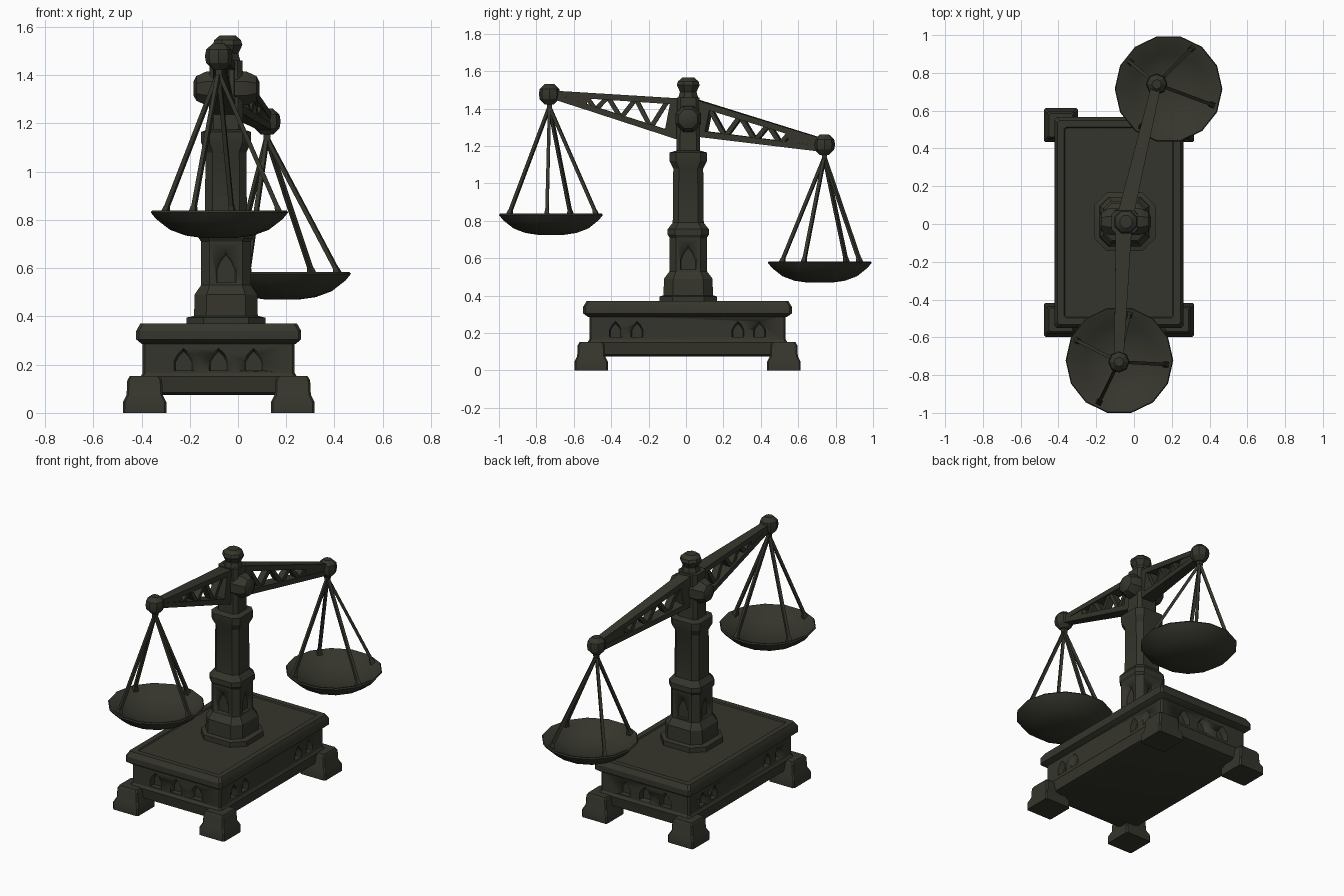
import bpy, bmesh, math
from mathutils import Vector

if "Cube" in bpy.data.objects:
    bpy.data.objects.remove(bpy.data.objects["Cube"])

iron = bpy.data.materials.new("dark olive iron")
iron.diffuse_color = (0.036, 0.036, 0.026, 1)
iron.use_nodes = True
iron.node_tree.nodes["Principled BSDF"].inputs["Base Color"].default_value = iron.diffuse_color


def loft(bm, rings):
    """Skin equal-length rings of points and cap both ends."""
    vs = [[bm.verts.new(p) for p in r] for r in rings]
    n = len(vs[0])
    for a, b in zip(vs, vs[1:]):
        for i in range(n):
            j = (i + 1) % n
            bm.faces.new((a[i], a[j], b[j], b[i]))
    bm.faces.new(vs[0])
    bm.faces.new(vs[-1])


def finish(name, bm, angle=30):
    bmesh.ops.recalc_face_normals(bm, faces=bm.faces)
    me = bpy.data.meshes.new(name)
    bm.to_mesh(me)
    bm.free()
    ob = bpy.data.objects.new(name, me)
    bpy.context.collection.objects.link(ob)
    me.materials.append(iron)
    bpy.ops.object.select_all(action='DESELECT')
    ob.select_set(True)
    bpy.context.view_layer.objects.active = ob
    bpy.ops.object.shade_smooth_by_angle(angle=math.radians(angle))
    return ob


def tower(bm, cx, cy, levels):
    """Stack of chamfered rectangles: (half x, half y, z, chamfer)."""
    rings = []
    for hx, hy, z, c in levels:
        pts = [(hx, -hy + c), (hx, hy - c), (hx - c, hy), (-hx + c, hy),
               (-hx, hy - c), (-hx, -hy + c), (-hx + c, -hy), (hx - c, -hy)]
        rings.append([(cx + x, cy + y, z) for x, y in pts])
    loft(bm, rings)


def bar(bm, p, q, w0, w1, h0, h1):
    """Tapered rectangular bar from p to q."""
    p, q = Vector(p), Vector(q)
    d = (q - p).normalized()
    side = d.cross(Vector((0, 0, 1)))
    side = side.normalized() if side.length > 1e-3 else Vector((1, 0, 0))
    up = side.cross(d)
    loft(bm, [[c + side * (w / 2 * a) + up * (h / 2 * b)
               for a, b in ((1, 1), (-1, 1), (-1, -1), (1, -1))]
              for c, w, h in ((p, w0, h0), (q, w1, h1))])


def lathe(bm, centre, profile, n, axis='Z', phase=0.0):
    rings = []
    for r, t in profile:
        ring = []
        for i in range(n):
            a = 2 * math.pi * i / n + phase
            u, v = r * math.cos(a), r * math.sin(a)
            ring.append(Vector(centre) + Vector((u, v, t) if axis == 'Z' else (t, u, v)))
        rings.append(ring)
    loft(bm, rings)


def arch(bm, x, y, turn, w, z0, z1, depth):
    """Pointed-arch cutter on a wall at (x, y) whose outward normal is at angle turn."""
    n = Vector((math.cos(turn), math.sin(turn), 0))
    s = Vector((-n.y, n.x, 0))
    h = z1 - z0
    prof = [(-w, z0), (w, z0), (w, z0 + .45 * h), (.6 * w, z0 + .75 * h), (0, z1),
            (-.6 * w, z0 + .75 * h), (-w, z0 + .45 * h)]
    loft(bm, [[Vector((x, y, z)) + s * (u * k) + n * o for u, z in prof
               ] if k == 1 else [Vector((x, y, 0)) + s * (u * k) + n * o + Vector((0, 0, z0 + (z - z0) * k))
               for u, z in prof] for o, k in ((-depth, .75), (.03, 1))])


def carve(ob, bm):
    cutter = finish("niche_cutter", bm)
    cutter.hide_render = True
    m = ob.modifiers.new("niches", 'BOOLEAN')
    m.operation, m.object, m.solver = 'DIFFERENCE', cutter, 'EXACT'
    bpy.context.view_layer.objects.active = ob
    bpy.ops.object.modifier_apply(modifier=m.name)
    bpy.data.objects.remove(cutter)


BX, BY = -0.08, 0.008      # base centre
CX, CY = -0.05, 0.012      # column centre
Q = math.pi / 2

# Base box with arched niches
bm = bmesh.new()
tower(bm, BX, BY, [(.29, .5, .075, .02), (.315, .525, .085, .01), (.325, .535, .15, .01),
                   (.315, .525, .165, .01), (.315, .525, .295, .01)])
base = finish("base_box", bm)
bm = bmesh.new()
for s in (-1, 1):
    for i in (-1, 0, 1):
        arch(bm, BX + i * .145, BY + s * .525, s * Q, .045, .175, .28, .035)
    for y in (-.385, -.27, .27, .385):
        arch(bm, BX + s * .315, BY + y, 0 if s > 0 else 2 * Q, .036, .18, .275, .035)
carve(base, bm)

# Top slab with shallow inset panel
bm = bmesh.new()
tower(bm, BX, BY, [(.318, .53, .285, .01), (.342, .558, .305, .012), (.342, .558, .34, .012),
                   (.325, .54, .37, .012), (.29, .505, .37, .01), (.285, .5, .363, .01)])
finish("base_slab", bm)

# Four corner feet
bm = bmesh.new()
for sx in (-1, 1):
    for sy in (-1, 1):
        tower(bm, BX + sx * .307, BY + sy * .515,
              [(.09, .09, 0, .008), (.09, .09, .045, .008), (.075, .075, .075, .008),
               (.072, .072, .135, .008), (.062, .062, .152, .008)])
finish("feet", bm)

# Column
bm = bmesh.new()
tower(bm, CX, CY, [(.163, .155, .355, .07), (.163, .155, .395, .07), (.132, .132, .402, .05),
                   (.13, .13, .49, .05), (.103, .1, .53, .035), (.103, .1, .71, .035),
                   (.113, .11, .725, .04), (.113, .11, .755, .04), (.087, .083, .79, .03),
                   (.085, .08, 1.08, .03), (.103, .1, 1.12, .035), (.103, .1, 1.165, .035),
                   (.072, .064, 1.175, .02), (.068, .06, 1.46, .02)])
column = finish("column", bm)
bm = bmesh.new()
for k in range(4):
    hx = .103 if k % 2 == 0 else .1
    arch(bm, CX + hx * math.cos(k * Q), CY + hx * math.sin(k * Q), k * Q, .05, .54, .695, .02)
carve(column, bm)

# Finial on top of the column
bm = bmesh.new()
lathe(bm, (-.043, CY, 0), [(.06, 1.45), (.048, 1.49), (.066, 1.525), (.06, 1.545), (.035, 1.565)],
      8, phase=math.pi / 8)
finish("finial", bm)

# Pivot bosses on both sides of the column
bm = bmesh.new()
lathe(bm, (-.048, CY, 1.345), [(.03, -.137), (.055, -.125), (.075, -.085), (.075, .085),
                               (.055, .125), (.03, .137)], 8, 'X', math.pi / 8)
finish("pivot_boss", bm)


def beam_half(name, sign, end_x, top, bottom):
    """Open truss; top and bottom give edge heights at distance .1 and .72."""
    def at(s, edge, inset):
        z = edge[0] + (edge[1] - edge[0]) * (s - .1) / .62
        return (-.053 + (end_x + .053) * s / .73, CY + sign * s, z + inset)
    bm = bmesh.new()
    bar(bm, at(.03, top, -.016), at(.72, top, -.016), .085, .05, .034, .03)
    bar(bm, at(.03, bottom, .016), at(.72, bottom, .016), .085, .05, .034, .03)
    # zigzag struts
    stops = (.11, .2, .28, .36, .43, .495, .55)
    for i, (a, b) in enumerate(zip(stops, stops[1:])):
        e, f = (bottom, top) if i % 2 else (top, bottom)
        bar(bm, at(a, e, -.016 if e is top else .016), at(b, f, -.016 if f is top else .016),
            .045, .045, .024, .024)
    # solid block at the column and solid tip
    for a, b, w0, w1 in ((.03, .11, .085, .08), (.54, .72, .05, .045)):
        ends = [((Vector(at(s, top, 0)) + Vector(at(s, bottom, 0))) / 2,
                 at(s, top, 0)[2] - at(s, bottom, 0)[2]) for s in (a, b)]
        bar(bm, ends[0][0], ends[1][0], w0, w1, ends[0][1] * .97, ends[1][1] * .97)
    finish(name, bm)


beam_half("front_beam", -1, -.08, (1.457, 1.497), (1.25, 1.45))
beam_half("back_beam", 1, .12, (1.43, 1.24), (1.245, 1.168))


def pan_set(side, knob, centre, rim, angles):
    # knob and hook at the beam end
    bm = bmesh.new()
    lathe(bm, knob, [(.025, -.055), (.052, -.028), (.057, 0), (.052, .028), (.025, .053)], 8)
    apex = Vector(knob) - Vector((0, 0, .068))
    bar(bm, knob, apex - Vector((0, 0, .012)), .035, .026, .035, .026)
    finish(side + "_knob", bm)
    # dished pan
    bm = bmesh.new()
    lathe(bm, (centre[0], centre[1], rim),
          [(.07, -.11), (.14, -.1), (.205, -.076), (.262, -.032), (.285, -.004), (.28, .003),
           (.266, 0), (.19, -.05), (.11, -.075), (.04, -.083)], 14)
    finish(side + "_pan", bm, 40)
    # four hanging cords with small anchors
    bm = bmesh.new()
    for a in angles:
        d = Vector((math.cos(math.radians(a)), math.sin(math.radians(a)), 0))
        foot = Vector((centre[0], centre[1], rim - .008)) + d * .252
        bar(bm, apex, foot, .017, .018, .017, .018)
        bar(bm, foot + (apex - foot) * .05, foot - Vector((0, 0, .012)), .02, .034, .02, .034)
    finish(side + "_cords", bm, 60)


pan_set("front", (-.08, -.73, 1.478), (-.077, -.722), .835, (78, 155, 244, 355))
pan_set("back", (.12, .74, 1.208), (.183, .715), .58, (60, 145, 235, 340))
